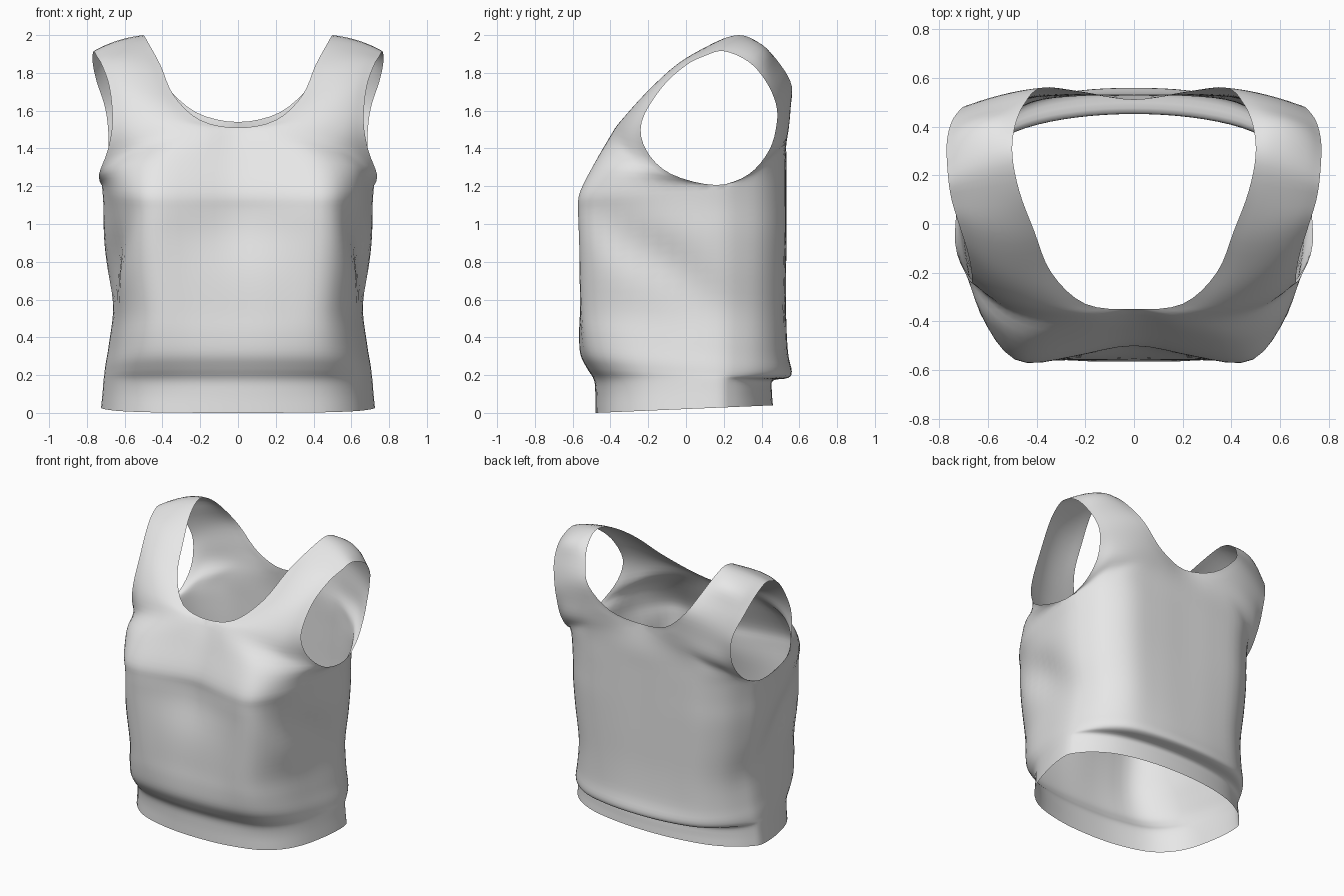
import bpy, bmesh, math
from mathutils import Vector

if "Cube" in bpy.data.objects:
    bpy.data.objects.remove(bpy.data.objects["Cube"])

SIDE_Y = 0.16   # y of the side seam
SUB = 4         # subdivisions between control rows and columns

# Quarter cross-sections from centre to side seam: (x factor, y factor)
BOXY_FRONT = [(0, .99), (.35, 1), (.685, .985), (.885, .73), (.97, .32), (1, 0)]
BOXY_BACK = [(0, 1), (.33, 1), (.63, .95), (.835, .71), (.95, .36), (1, 0)]
ROUND_FRONT = [(0, 1), (.35, .97), (.67, .86), (.87, .63), (.97, .3), (1, 0)]
ROUND_BACK = [(0, 1), (.33, .95), (.62, .80), (.82, .56), (.95, .27), (1, 0)]

# Body levels: z front, z back, half width, y front, y back, roundness
LEVELS = [
    (0.00, 0.04, .725, -.48, .46, 1),
    (0.10, 0.11, .717, -.48, .455, 1),
    (0.175, 0.17, .712, -.488, .46, .9),
    (0.235, 0.185, .708, -.525, .54, .75),
    (0.31, 0.22, .702, -.562, .56, .6),
    (0.42, 0.32, .685, -.57, .54, .4),
    (0.55, 0.52, .67, -.565, .53, .2),
    (0.75, 0.75, .695, -.565, .53, .1),
    (0.93, 0.95, .71, -.565, .53, 0),
    (1.07, 1.10, .712, -.57, .53, 0),
    (1.17, 1.225, .72, -.56, .53, 0),
]
NB = len(LEVELS)

# Rows level with the armhole bottom, centre to armhole edge
CHEST = [(0, -.455, 1.34), (.24, -.48, 1.33), (.45, -.475, 1.325),
         (.60, -.38, 1.31), (.69, -.21, 1.285), (.735, -.08, 1.265)]
BLADES = [(0, .53, 1.37), (.24, .53, 1.365), (.45, .515, 1.35),
          (.58, .455, 1.325), (.655, .385, 1.295), (.70, .33, 1.262)]

# Upper rows: neck edge, middle, armhole edge
FRONT_TOP = [
    ((0, -.355, 1.51), (.40, -.385, 1.45), (.69, -.21, 1.39)),
    ((.2, -.33, 1.55), (.46, -.32, 1.56), (.665, -.235, 1.54)),
    ((.34, -.2, 1.68), (.52, -.205, 1.70), (.68, -.13, 1.72)),
    ((.41, -.03, 1.84), (.57, -.04, 1.85), (.72, 0, 1.84)),
    ((.47, .13, 1.95), (.62, .11, 1.93), (.75, .1, 1.89)),
]
SHOULDER = [((.5, .28, 2.0), (.64, .25, 1.97), (.765, .2, 1.915))]
BACK_TOP = [
    ((.49, .40, 1.95), (.64, .40, 1.925), (.77, .33, 1.86)),
    ((.45, .495, 1.85), (.61, .467, 1.82), (.75, .42, 1.76)),
    ((.38, .56, 1.73), (.54, .53, 1.70), (.71, .475, 1.64)),
    ((.22, .545, 1.59), (.46, .543, 1.57), (.69, .48, 1.53)),
    ((0, .51, 1.54), (.43, .535, 1.46), (.685, .44, 1.39)),
]


def body_row(level, back):
    zf, zb, a, yf, yb, rnd = level
    depth = (yb if back else yf) - SIDE_Y
    boxy, rounded = (BOXY_BACK, ROUND_BACK) if back else (BOXY_FRONT, ROUND_FRONT)
    row = []
    for (bx, by), (rx, ry) in zip(boxy, rounded):
        x = a * (bx + (rx - bx) * rnd)
        y = SIDE_Y + depth * (by + (ry - by) * rnd)
        row.append(Vector((x, y, zf + (zb - zf) * (y - yf) / (yb - yf))))
    return row


def top_row(points):
    # parabola through the three points
    p, m, q = map(Vector, points)
    return [p * (1 - t) * (1 - 2 * t) + m * 4 * t * (1 - t) + q * t * (2 * t - 1)
            for t in (k / 5 for k in range(6))]


def smooth(pts, before=None, after=None):
    # Catmull-Rom through the points
    ext = [before or pts[0] * 2 - pts[1]] + pts + [after or pts[-1] * 2 - pts[-2]]
    out = []
    for i in range(len(pts) - 1):
        a, b, c, d = ext[i:i + 4]
        for k in range(SUB):
            t = k / SUB
            out.append(0.5 * (2 * b + (c - a) * t + (2 * a - 5 * b + 4 * c - d) * t * t
                              + (3 * b - a - 3 * c + d) * t ** 3))
    return out + [pts[-1]]


def split_smooth(col, s, before, after):
    # body, open edge and body again, each its own curve
    e = len(col) - 1 - s
    return (smooth(col[:s + 1])[:-1] + smooth(col[s:e + 1], before, after)[:-1]
            + smooth(col[e:]))


# Control net: up the front, over the shoulder, down the back
net = [body_row(l, False) for l in LEVELS] + [[Vector(p) for p in CHEST]]
net += [top_row(r) for r in FRONT_TOP + SHOULDER + BACK_TOP]
net += [[Vector(p) for p in BLADES]] + [body_row(l, True) for l in reversed(LEVELS)]

flip = Vector((-1, 1, 1))
cols = [list(c) for c in zip(*net)]
neck, hole = cols[0], cols[-1]
lines = [split_smooth(neck, NB + 1, neck[NB + 2] * flip, neck[-NB - 3] * flip)]
lines += [smooth(c) for c in cols[1:-1]]
lines += [split_smooth(hole, NB - 1, hole[-NB - 1], hole[NB])]

# Fill across each row, with a level tangent at the centre line
# and a shared tangent across the side seam
grid = []
last = len(lines[0]) - 1
for i, r in enumerate(zip(*lines)):
    seam = min(i, last - i) <= (NB - 1) * SUB
    grid.append(smooth(list(r), r[1] * flip if r[0].x < 0.001 else None,
                       lines[-2][last - i] if seam else None))

# Join the side seam below the armhole
for i in range((NB - 1) * SUB + 1):
    mid = (grid[i][-1] + grid[-1 - i][-1]) / 2
    grid[i][-1], grid[-1 - i][-1] = mid, mid.copy()

for r in grid:
    for p in r:
        # Diagonal drape fold on the side
        d = (p.y + p.z - 0.65) / 1.41
        fold = math.exp(-(d / .14) ** 2 - ((p.z - .85) / .25) ** 2)
        p.x -= 0.045 * fold * min(1, max(0, (p.x - .45) / .15))
        # Shallow hollow in the middle of the chest
        if p.y < -.3:
            p.y += 0.065 * math.exp(-(p.x / .26) ** 2 - ((p.z - 1.07) / .27) ** 2)
        p.x = max(0, p.x)

bm = bmesh.new()
vs = [[bm.verts.new(p) for p in r] for r in grid]
for i in range(len(vs) - 1):
    for j in range(len(vs[0]) - 1):
        bm.faces.new((vs[i][j], vs[i][j + 1], vs[i + 1][j + 1], vs[i + 1][j]))
bmesh.ops.remove_doubles(bm, verts=bm.verts, dist=0.0005)
# The front faces must point to -y
bm.normal_update()
front = min(bm.faces, key=lambda f: f.calc_center_median().y)
if front.normal.y > 0:
    bmesh.ops.reverse_faces(bm, faces=bm.faces)

mesh = bpy.data.meshes.new("tank_top")
bm.to_mesh(mesh)
bm.free()
top = bpy.data.objects.new("tank_top", mesh)
bpy.context.collection.objects.link(top)

# Light grey cloth
cloth = bpy.data.materials.new("light_grey_cloth")
cloth.diffuse_color = (0.8, 0.8, 0.8, 1)
cloth.use_nodes = True
cloth.node_tree.nodes["Principled BSDF"].inputs["Base Color"].default_value = cloth.diffuse_color
mesh.materials.append(cloth)

# Second half
mirror = top.modifiers.new("mirror", 'MIRROR')
mirror.merge_threshold = 0.001

bpy.context.view_layer.objects.active = top
top.select_set(True)
bpy.ops.object.shade_smooth_by_angle(angle=math.radians(60))
